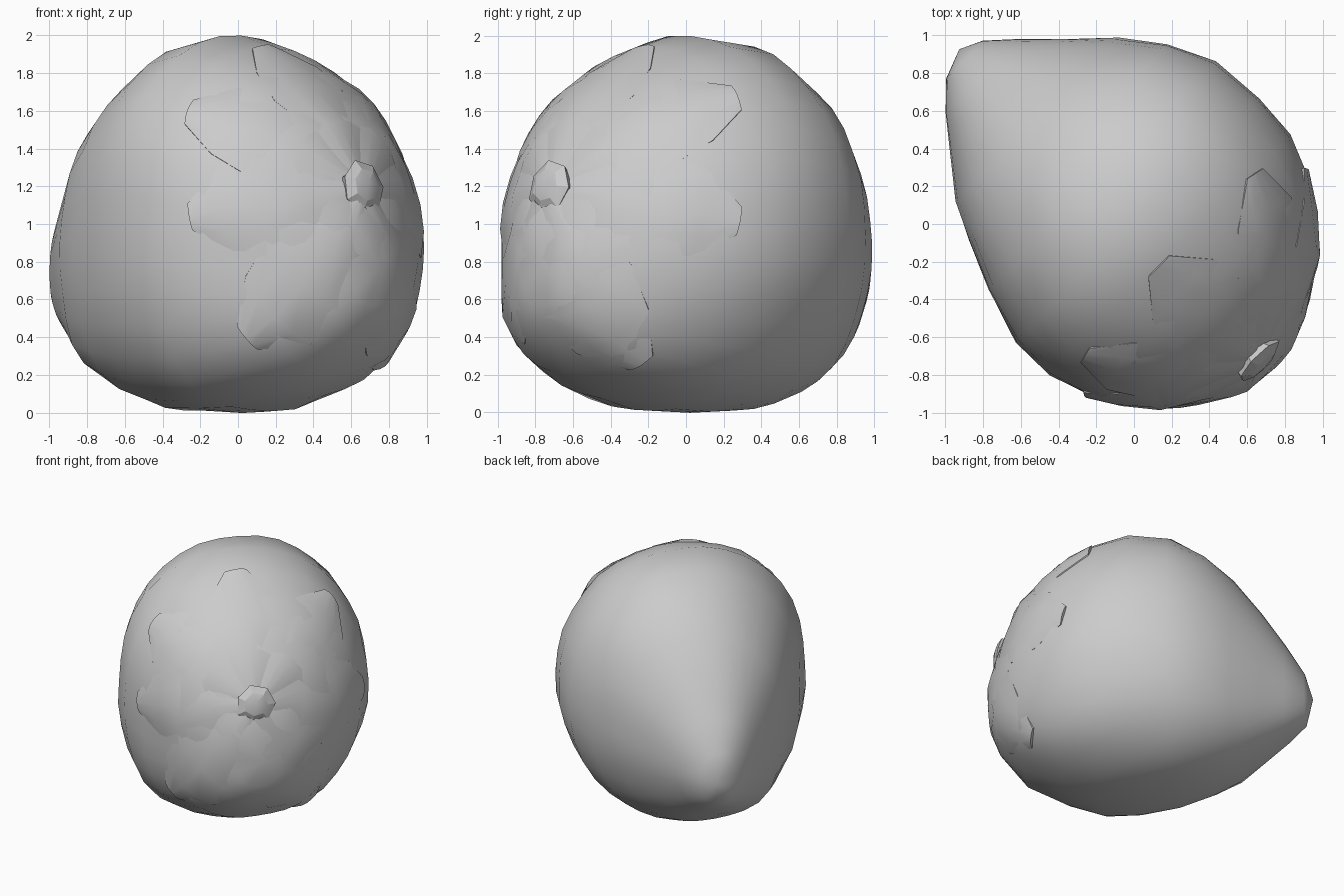
import bpy, bmesh, math, random
from mathutils import Vector, noise
from mathutils.bvhtree import BVHTree

random.seed(4)
default_cube = bpy.data.objects.get("Cube")
if default_cube:
    bpy.data.objects.remove(default_cube, do_unlink=True)

grey = bpy.data.materials.new("plain_grey")
grey.use_nodes = True
grey.diffuse_color = (0.6, 0.6, 0.6, 1)
grey.node_tree.nodes["Principled BSDF"].inputs["Base Color"].default_value = grey.diffuse_color

LONG = Vector((-1, 1, 0)).normalized()    # horizontal heading of the pointed end
SIDE = Vector((1, 1, 0)).normalized()
UP = Vector((0, 0, 1))
CORE = Vector((0, 0, 0.98))
STEM = Vector((0.65, -0.71, 0.21)).normalized()
STEM_UP = STEM.cross(SIDE).normalized()


def make_object(name, bm, angle):
    bmesh.ops.recalc_face_normals(bm, faces=bm.faces)
    mesh = bpy.data.meshes.new(name)
    bm.to_mesh(mesh)
    bm.free()
    mesh.materials.append(grey)
    obj = bpy.data.objects.new(name, mesh)
    bpy.context.collection.objects.link(obj)
    bpy.ops.object.select_all(action="DESELECT")
    obj.select_set(True)
    bpy.context.view_layer.objects.active = obj
    bpy.ops.object.shade_smooth_by_angle(angle=math.radians(angle))
    return obj


def rounded(angle):
    """Unit cross-section, squarer below and squarest at the lower right-hand side."""
    c, s = math.cos(angle), math.sin(angle)
    if s > 0:
        power = 2.05 if c > 0 else 2.25
    else:
        power = 2.2 if c > 0 else 2.8
    scale = (abs(c) ** power + abs(s) ** power) ** (-1 / power)
    return c * scale, s * scale


# Fruit body: stations of position, half width, half height, middle height, side shift
stations = [
    (-1.05, 0.16, 0.2, 0.77, -0.03), (-0.99, 0.31, 0.36, 0.79, -0.02),
    (-0.8, 0.59, 0.67, 0.88, 0), (-0.52, 0.8, 0.86, 0.94, 0.01),
    (-0.25, 0.9, 0.96, 0.97, 0.02), (0, 0.91, 1, 1, 0.03),
    (0.3, 0.85, 0.97, 0.98, 0.06), (0.55, 0.74, 0.87, 0.94, 0.06),
    (0.75, 0.61, 0.74, 0.89, 0.03), (0.95, 0.43, 0.55, 0.83, 0.01),
    (1.12, 0.28, 0.36, 0.77, -0.01), (1.25, 0.14, 0.2, 0.72, -0.02),
]
SEGMENTS = 36
bm = bmesh.new()
rings = []
for u, half_w, half_h, mid, shift in stations:
    ring = []
    for i in range(SEGMENTS):
        across, rise = rounded(math.tau * i / SEGMENTS)
        p = LONG * u + SIDE * (shift + half_w * across) + UP * (mid + half_h * rise)
        p += (p - CORE).normalized() * 0.015 * noise.noise(p * 3)
        ring.append(bm.verts.new(p))
    rings.append(ring)
for lower, upper in zip(rings, rings[1:]):
    for i in range(SEGMENTS):
        j = (i + 1) % SEGMENTS
        bm.faces.new((lower[i], lower[j], upper[j], upper[i]))
for ring, pole in ((rings[0], LONG * -1.07 + UP * 0.77), (rings[-1], LONG * 1.31 + UP * 0.7)):
    tip = bm.verts.new(pole)
    for i in range(SEGMENTS):
        bm.faces.new((ring[i], ring[(i + 1) % SEGMENTS], tip))
bmesh.ops.recalc_face_normals(bm, faces=bm.faces)
surface = BVHTree.FromBMesh(bm)
make_object("fruit_body", bm, 60)


def on_body(polar, turn, lift):
    """Point above the body, by angle from the stem and angle around it."""
    around = SIDE * math.cos(turn) + STEM_UP * math.sin(turn)
    ray = STEM * math.cos(polar) + around * math.sin(polar)
    return surface.ray_cast(CORE, ray)[0] + ray * lift


# Broad leaves of the cap, joined around the stem and parting into notches
LEAVES = [(43, 1.15), (93, 1.1), (141, 1.1), (183, 1.05), (231, 1.05), (295, 1.05), (356, 1.1)]
OUTLINE = [(0.1, 0.06), (0.35, 0.18), (0.62, 0.3), (0.82, 0.24), (1, 0.08)]
for number, (turn, reach) in enumerate(LEAVES, 1):
    bm = bmesh.new()
    rows = []
    for along, half in OUTLINE:
        polar = along * reach
        row = []
        for side in (-1, -0.5, 0, 0.5, 1):
            swing = math.radians(turn) + side * half / math.sin(polar)
            lift = 0.012 * (1 - side * side) + 0.012 * along ** 3
            row.append(bm.verts.new(on_body(polar, swing, lift + random.uniform(-0.003, 0.003))))
        rows.append(row)
    for near, far in zip(rows, rows[1:]):
        for i in range(4):
            bm.faces.new((near[i], near[i + 1], far[i + 1], far[i]))
    # Close each leaf with an underside sunk into the body
    extruded = bmesh.ops.extrude_face_region(bm, geom=bm.faces[:])
    for v in extruded["geom"]:
        if isinstance(v, bmesh.types.BMVert):
            v.co += (CORE - v.co).normalized() * 0.035
    make_object(f"cap_leaf_{number}", bm, 40)

# Stem stub: a faceted, slightly crooked cut end
bm = bmesh.new()
SIDES = 7
base = on_body(0, 0, 0)
loops = []
for height, radius in ((-0.05, 0.12), (0.01, 0.14), (0.04, 0.09)):
    loops.append([])
    for i in range(SIDES):
        a = math.tau * i / SIDES
        r = radius * random.uniform(0.9, 1.1)
        loops[-1].append(bm.verts.new(base + STEM * height + (SIDE * math.cos(a) + STEM_UP * math.sin(a)) * r))
for lower, upper in zip(loops, loops[1:]):
    for i in range(SIDES):
        j = (i + 1) % SIDES
        bm.faces.new((lower[i], lower[j], upper[j], upper[i]))
peak = bm.verts.new(base + STEM * 0.06 + STEM_UP * 0.02)
for i in range(SIDES):
    bm.faces.new((loops[-1][i], loops[-1][(i + 1) % SIDES], peak))
make_object("stem_stub", bm, 15)
